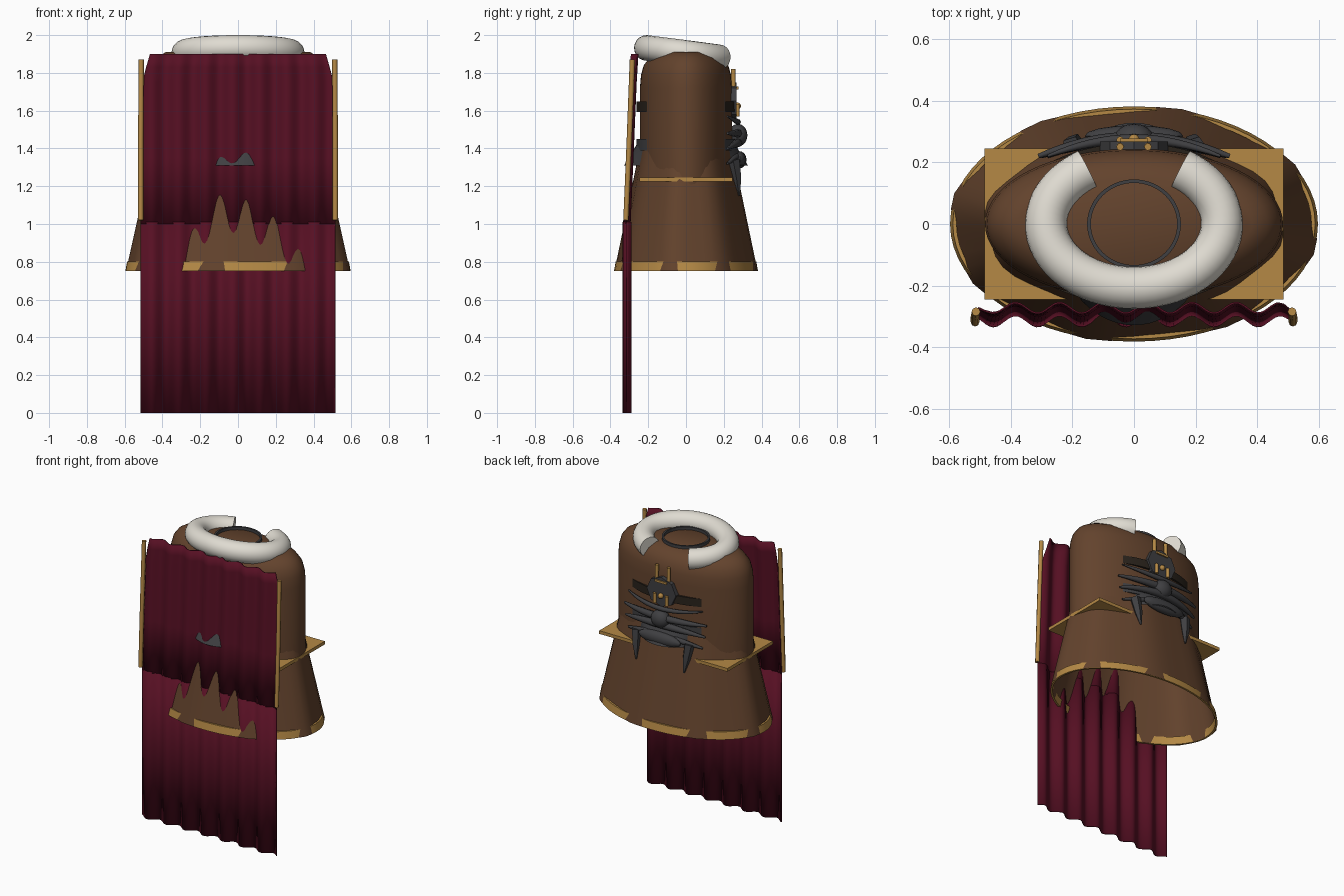
import bpy, bmesh, math
from mathutils import Vector

old = bpy.data.objects.get("Cube")
if old:
    bpy.data.objects.remove(old)


def material(name, rgb):
    m = bpy.data.materials.new(name)
    m.use_nodes = True
    m.diffuse_color = (*rgb, 1)
    bsdf = m.node_tree.nodes["Principled BSDF"]
    bsdf.inputs["Base Color"].default_value = (*rgb, 1)
    bsdf.inputs["Roughness"].default_value = 0.8
    return m


BROWN = material("brown cloth", (0.125, 0.056, 0.026))
CRIMSON = material("crimson cloth", (0.095, 0.005, 0.017))
GOLD = material("gold trim", (0.46, 0.25, 0.06))
FUR = material("pale fur", (0.74, 0.71, 0.64))
GREY = material("dark iron", (0.05, 0.05, 0.054))
DARK = material("dark leather", (0.022, 0.016, 0.011))


def finish(name, bm, mat, angle=35):
    bmesh.ops.recalc_face_normals(bm, faces=bm.faces)
    me = bpy.data.meshes.new(name)
    bm.to_mesh(me)
    bm.free()
    me.materials.append(mat)
    ob = bpy.data.objects.new(name, me)
    bpy.context.collection.objects.link(ob)
    bpy.ops.object.select_all(action='DESELECT')
    ob.select_set(True)
    bpy.context.view_layer.objects.active = ob
    bpy.ops.object.shade_smooth_by_angle(angle=math.radians(angle))
    return ob


def skin(name, rows, mat, closed=True, caps=False, loop=False, angle=35):
    """Bridge equal rows of points into a surface."""
    bm = bmesh.new()
    vs = [[bm.verts.new(p) for p in row] for row in rows]
    n = len(rows[0])
    pairs = list(zip(vs, vs[1:])) + ([(vs[-1], vs[0])] if loop else [])
    for a, b in pairs:
        for i in range(n if closed else n - 1):
            j = (i + 1) % n
            bm.faces.new((a[i], a[j], b[j], b[i]))
    if caps:
        bm.faces.new(vs[0])
        bm.faces.new(vs[-1])
    return finish(name, bm, mat, angle)


def oval(rx, ry, z, n=64, lobe=0):
    pts = []
    for i in range(n):
        t = math.tau * i / n
        k = 1 + lobe * math.cos(8 * (t - math.radians(76)))
        pts.append((rx * k * math.cos(t), ry * k * math.sin(t), z))
    return pts


def tube(name, path, radii, mat, sides=10):
    """Capped tube along a path, one radius per point."""
    rows = []
    for i, p in enumerate(path):
        p = Vector(p)
        d = (Vector(path[min(i + 1, len(path) - 1)]) - Vector(path[max(i - 1, 0)])).normalized()
        u = d.cross(Vector((0, 0, 1)) if abs(d.z) < 0.9 else Vector((0, 1, 0))).normalized()
        v = u.cross(d)
        rows.append([p + radii[i] * (math.cos(a) * u + math.sin(a) * v)
                     for a in (math.tau * k / sides for k in range(sides))])
    return skin(name, rows, mat, caps=True, angle=50)


def box(name, size, loc, mat):
    bm = bmesh.new()
    bmesh.ops.create_cube(bm, size=1)
    for v in bm.verts:
        v.co = Vector(a * b for a, b in zip(v.co, size)) + Vector(loc)
    return finish(name, bm, mat)


def ball(name, size, loc, mat):
    bm = bmesh.new()
    bmesh.ops.create_uvsphere(bm, u_segments=16, v_segments=10, radius=1)
    for v in bm.verts:
        v.co = Vector(a * b for a, b in zip(v.co, size)) + Vector(loc)
    return finish(name, bm, mat)


# Torso with rounded shoulders
shape = [(0, 1.2), (0, 1.72), (0.006, 1.79), (0.02, 1.84), (0.05, 1.88), (0.1, 1.91)]
skin("torso", [oval(0.483 - d, 0.244 - d, z) for d, z in shape], BROWN, caps=True)

# Pleated skirt and its hem
skin("skirt", [oval(0.59, 0.377, 0.752, 48, 0.022), oval(0.492, 0.285, 1.2, 48, 0.018),
               oval(0.43, 0.225, 1.5, 48, 0.01)], BROWN, angle=25)
hem = [(0.596, 0.381, 0.752), (0.587, 0.372, 0.802), (0.575, 0.36, 0.802), (0.583, 0.368, 0.752)]
skin("skirt_hem", [oval(*h) for h in hem], GOLD, loop=True)

# Flat belt plate whose corners stand clear of the skirt
box("belt_corner_plate", (0.97, 0.49, 0.022), (0, 0, 1.236), GOLD)


# Cape: two pleated panels
def pleat(x):
    return 0.02 * math.cos(math.tau * (x - 0.045) / 0.143)


def cape(name, levels, shift, amount=1):
    cols = 88
    rows = []
    for half, y, z in levels:
        front = []
        for i in range(cols + 1):
            x = half * (2 * i / cols - 1)
            front.append((x, y + shift + amount * pleat(x), z))
        rows.append(front)
    ob = skin(name, rows, CRIMSON, closed=False, angle=40)
    mod = ob.modifiers.new("thickness", 'SOLIDIFY')
    mod.thickness = 0.006
    mod.offset = 0


cape("upper_cape", [(0.515, -0.313, 1.0), (0.51, -0.298, 1.35), (0.505, -0.281, 1.75),
                    (0.485, -0.276, 1.83), (0.465, -0.272, 1.9)], 0, 0.85)
cape("lower_cape", [(0.515, -0.312, 0), (0.515, -0.312, 0.5), (0.515, -0.312, 1.01)], 0)

# Gold rods on the cape edges
for side, s in (("left", 1), ("right", -1)):
    tube(side + "_cape_rod", [(s * 0.515, -0.318, 1.02), (s * 0.515, -0.3, 1.45),
                              (s * 0.512, -0.284, 1.87)], [0.014] * 3, GOLD, 8)

# Fur collar, open at the back and tilted
path, radii = [], []
steps = 48
for i in range(steps + 1):
    t = math.radians(122 + 296 * i / steps)
    y = 0.207 * math.sin(t)
    path.append((0.285 * math.cos(t), y, 1.905 - 0.13 * y))
    radii.append(0.068)
tube("fur_collar", path, radii, FUR, 20)

# Neck ring
ring = [(0.152, 1.90), (0.152, 1.93), (0.14, 1.93), (0.14, 1.90)]
skin("neck_ring", [oval(r, r * 0.95, z) for r, z in ring], GREY, loop=True)


# Bands around the chest and waist
def band(name, rx, ry, z, height, mat):
    h = height / 2
    sect = [(0, -h), (0, h), (0.015, h), (0.015, -h)]
    skin(name, [oval(rx - d, ry - d, z + e) for d, e in sect], mat, loop=True)


band("chest_strap", 0.42, 0.262, 1.62, 0.055, DARK)
band("waist_belt", 0.42, 0.262, 1.42, 0.06, GREY)

# Flared guard below the belt
skin("waist_guard", [oval(0.38, 0.245, 1.45), oval(0.3, 0.285, 1.38), oval(0.26, 0.328, 1.31)], GREY)

# Tapered ribs sweeping across the back
for n, (z, reach, droop, thick) in enumerate(((1.54, 0.28, 0.03, 0.016), (1.48, 0.31, 0.0, 0.024),
                                              (1.43, 0.3, -0.03, 0.024), (1.36, 0.28, -0.04, 0.022))):
    pts, rad = [], []
    for i in range(17):
        u = i / 8 - 1
        pts.append((reach * u, 0.275 - 0.055 * u * u, z + droop * u * u))
        rad.append(thick * (1 - 0.7 * u * u))
    tube("back_rib_%d" % (n + 1), pts, rad, GREY, 8)
ball("lower_back_plate", (0.16, 0.035, 0.045), (0, 0.285, 1.34), GREY)
ball("back_knob", (0.065, 0.05, 0.06), (0, 0.275, 1.47), GREY)

# Hanging scraps on each side
for side, s in (("left", 1), ("right", -1)):
    tube(side + "_scrap", [(s * 0.2, 0.25, 1.34), (s * 0.19, 0.268, 1.24), (s * 0.18, 0.28, 1.15)],
         [0.035, 0.026, 0.006], GREY, 5)

# Faceted back plate
plate = [[(0.11 * math.cos(a), y, 1.65 + 0.1 * math.sin(a))
          for a in (math.tau * k / 8 for k in range(8))] for y in (0.235, 0.268)]
skin("back_plate", plate, GREY, caps=True)

# Gold clasp posts and stud
for side, s in (("left", 1), ("right", -1)):
    x = s * 0.045
    tube(side + "_upper_post", [(x, 0.252, 1.71), (x, 0.25, 1.82)], [0.012] * 2, GOLD, 8)
    tube(side + "_lower_post", [(x, 0.272, 1.57), (x, 0.272, 1.635)], [0.012] * 2, GOLD, 8)
box("clasp_bar", (0.09, 0.014, 0.014), (0, 0.27, 1.72), GOLD)
ball("clasp_stud", (0.018, 0.018, 0.018), (0, 0.273, 1.625), GOLD)
